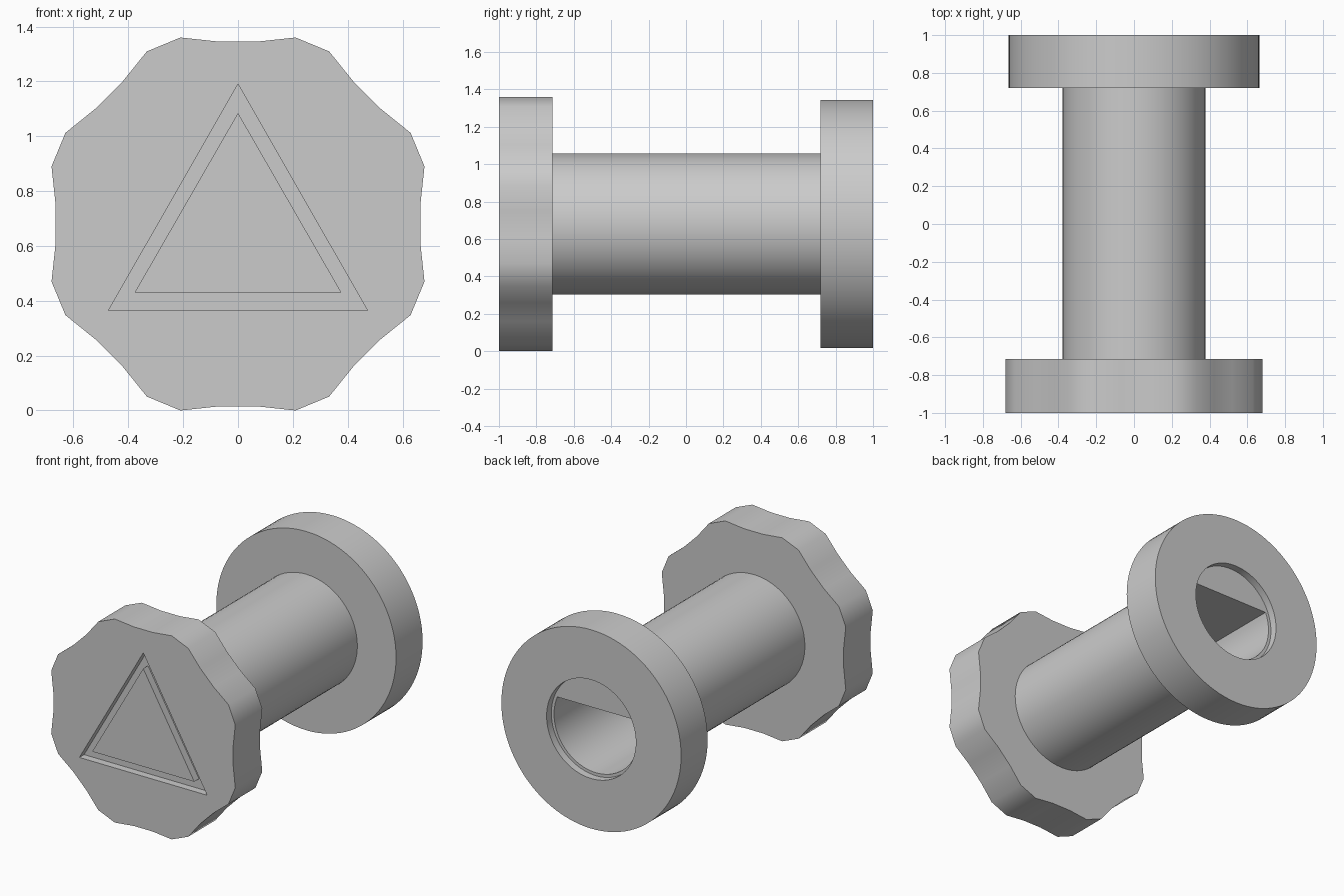
import bpy
import bmesh
from math import sin, cos, pi, radians, asin
from mathutils import Matrix, Vector

AXIS_Z = 0.68

cube = bpy.data.objects.get("Cube")
if cube:
    bpy.data.objects.remove(cube, do_unlink=True)

grey = bpy.data.materials.new("plain grey")
grey.use_nodes = True
COLOUR = (0.6, 0.6, 0.6, 1)
grey.diffuse_color = COLOUR
grey.node_tree.nodes["Principled BSDF"].inputs["Base Color"].default_value = COLOUR


def prism(name, outline, y0, y1):
    """Extrude an (x, z) outline, given about the main axis, from y0 to y1."""
    bm = bmesh.new()
    face = bm.faces.new([bm.verts.new((x, y0, z + AXIS_Z)) for x, z in outline])
    side = bmesh.ops.extrude_face_region(bm, geom=[face])
    verts = [v for v in side["geom"] if isinstance(v, bmesh.types.BMVert)]
    bmesh.ops.translate(bm, verts=verts, vec=(0, y1 - y0, 0))
    bmesh.ops.recalc_face_normals(bm, faces=bm.faces)
    mesh = bpy.data.meshes.new(name)
    bm.to_mesh(mesh)
    bm.free()
    mesh.materials.append(grey)
    obj = bpy.data.objects.new(name, mesh)
    bpy.context.collection.objects.link(obj)
    return obj


def arc(radius, start=0.0, end=2 * pi, steps=72, closed=True):
    count = steps if closed else steps + 1
    angles = [start + (end - start) * i / steps for i in range(count)]
    return [(radius * cos(a), radius * sin(a)) for a in angles]


def cut(obj, cutter):
    """Subtract a cutter and keep the result as plain mesh."""
    cutter.hide_render = True
    mod = obj.modifiers.new("cut", "BOOLEAN")
    mod.operation = "DIFFERENCE"
    mod.solver = "EXACT"
    mod.object = cutter
    bpy.context.view_layer.update()
    graph = bpy.context.evaluated_depsgraph_get()
    result = bpy.data.meshes.new_from_object(obj.evaluated_get(graph))
    obj.modifiers.clear()
    obj.data = result


def triangle(half_base, top, bottom):
    return [(0, top), (-half_base, bottom), (half_base, bottom)]


# Knob with eight shallow scallops
scallop = [(0.21, 0.68), (0.07, 0.665), (-0.07, 0.665), (-0.21, 0.68)]
knob_outline = []
for i in range(8):
    turn = Matrix.Rotation(i * pi / 4, 2)
    knob_outline += [tuple(turn @ Vector(p)) for p in scallop]
knob = prism("knob", knob_outline, -1, -0.715)

# Triangular groove in the knob face
groove = prism("groove_cutter", triangle(0.472, 0.51, -0.315), -1.1, -0.95)
island = prism("groove_island", triangle(0.377, 0.405, -0.25), -1.2, -0.9)
cut(groove, island)
cut(knob, groove)

# Shaft and back flange
shaft = prism("shaft", arc(0.378), -0.715, 0.72)
flange = prism("back_flange", arc(0.664, steps=96), 0.72, 1)

# D-shaped bore with a flat top, and a shallow round counterbore
BORE, FLAT = 0.31, 0.12
a = asin(FLAT / BORE)
bore_outline = arc(BORE, pi - a, 2 * pi + a, 48, closed=False)
bore = prism("bore_cutter", bore_outline, -0.8, 1.1)
counterbore = prism("counterbore_cutter", arc(0.33), 0.95, 1.1)
cut(shaft, bore)
cut(flange, bore)
cut(flange, counterbore)

for helper in (groove, island, bore, counterbore):
    bpy.data.objects.remove(helper, do_unlink=True)

# Smooth shading with sharp rims
bpy.ops.object.select_all(action="DESELECT")
for obj in (knob, shaft, flange):
    obj.select_set(True)
bpy.context.view_layer.objects.active = knob
bpy.ops.object.shade_smooth_by_angle(angle=radians(30))
